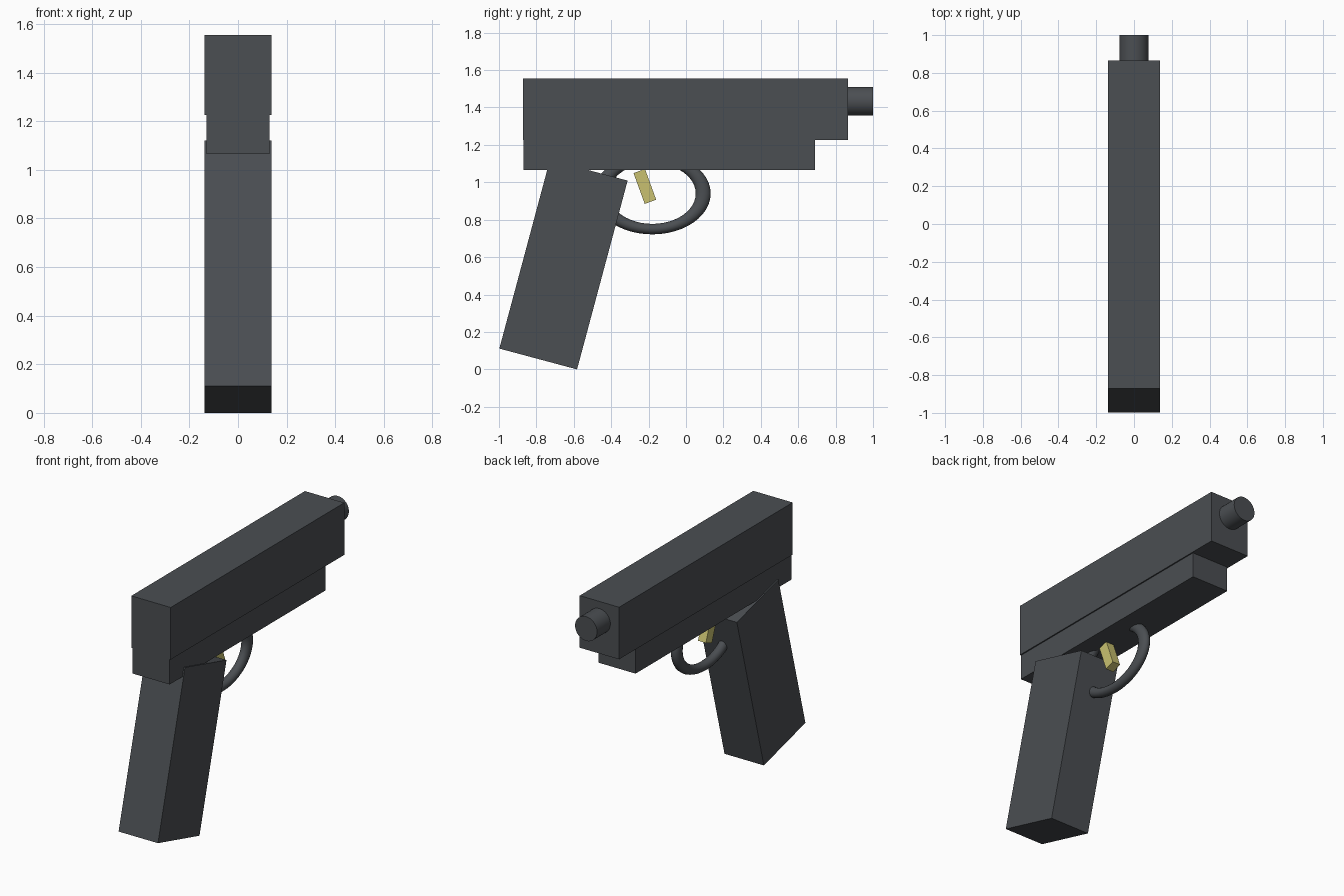
import bpy, math

if "Cube" in bpy.data.objects:
    bpy.data.objects.remove(bpy.data.objects["Cube"])


def material(name, color):
    m = bpy.data.materials.new(name)
    m.diffuse_color = (*color, 1)
    m.use_nodes = True
    m.node_tree.nodes["Principled BSDF"].inputs["Base Color"].default_value = m.diffuse_color
    return m


dark_grey = material("dark_grey", (0.07, 0.077, 0.085))
brass = material("brass_yellow", (0.58, 0.53, 0.16))


def finish(name, mat, smooth=False):
    ob = bpy.context.object
    ob.name = name
    ob.data.materials.append(mat)
    if smooth:
        bpy.ops.object.shade_smooth_by_angle(angle=math.radians(40))
    return ob


def box(name, mat, center, size, tilt=0):
    bpy.ops.mesh.primitive_cube_add(size=1, location=center,
                                    rotation=(math.radians(tilt), 0, 0))
    bpy.context.object.scale = size
    return finish(name, mat)


# Upper body, lower frame, tilted handle and small lever
box("slide", dark_grey, (0, -0.002, 1.39), (0.276, 1.737, 0.33))
box("frame", dark_grey, (0, -0.09, 1.145), (0.26, 1.56, 0.16))
box("grip", dark_grey, (0, -0.655, 0.56), (0.276, 0.43, 1.045), -15)
box("trigger", brass, (0, -0.22, 0.978), (0.055, 0.065, 0.175), 20)

# Short round barrel tip
bpy.ops.mesh.primitive_cylinder_add(vertices=32, radius=0.077, depth=0.2,
                                    location=(0, 0.9, 1.433),
                                    rotation=(math.pi / 2, 0, 0))
finish("barrel", dark_grey, True)

# Flattened ring guard, its top and back buried in the frame and grip
bpy.ops.mesh.primitive_torus_add(major_segments=48, minor_segments=16,
                                 major_radius=0.272, minor_radius=0.04,
                                 location=(0, -0.18, 0.94),
                                 rotation=(0, math.pi / 2, 0))
guard = finish("trigger_guard", dark_grey, True)
guard.scale = (0.7, 1, 0.75)
